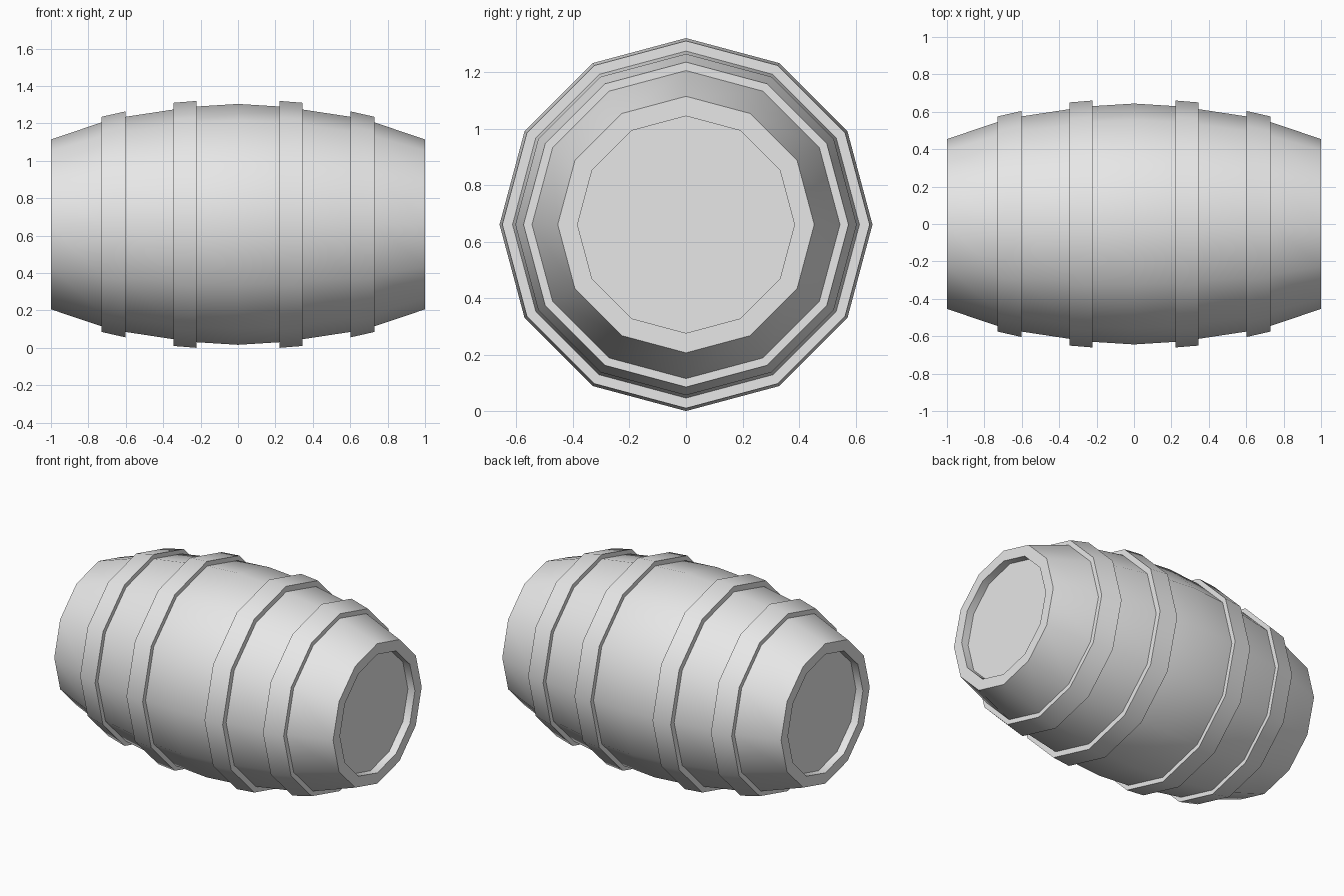
import bpy
import bmesh
from math import cos, sin, tau, radians

SIDES = 12
AXIS_Z = 0.66

cube = bpy.data.objects.get("Cube")
if cube:
    bpy.data.objects.remove(cube, do_unlink=True)

grey = bpy.data.materials.new("plain_grey")
grey.use_nodes = True
GREY = (0.8, 0.8, 0.8, 1)
grey.diffuse_color = GREY
grey.node_tree.nodes["Principled BSDF"].inputs["Base Color"].default_value = GREY


def lathe(name, profile, closed=False):
    """Turn (x, radius) points about the long axis; cap the ends unless closed."""
    bm = bmesh.new()
    rings = [[bm.verts.new((x, r * sin(tau * i / SIDES), AXIS_Z + r * cos(tau * i / SIDES)))
              for i in range(SIDES)] for x, r in profile]
    pairs = list(zip(rings, rings[1:]))
    if closed:
        pairs.append((rings[-1], rings[0]))
    else:
        bm.faces.new(rings[0])
        bm.faces.new(rings[-1])
    for a, b in pairs:
        for i in range(SIDES):
            j = (i + 1) % SIDES
            bm.faces.new((a[i], a[j], b[j], b[i]))
    bmesh.ops.recalc_face_normals(bm, faces=bm.faces)
    mesh = bpy.data.meshes.new(name)
    bm.to_mesh(mesh)
    bm.free()
    mesh.materials.append(grey)
    obj = bpy.data.objects.new(name, mesh)
    bpy.context.collection.objects.link(obj)
    bpy.ops.object.select_all(action="DESELECT")
    obj.select_set(True)
    bpy.context.view_layer.objects.active = obj
    bpy.ops.object.shade_smooth_by_angle(angle=radians(40))
    return obj


# Bulging body with a recessed lid at each end
half = [(0.95, 0.384), (1.0, 0.384), (1.0, 0.454), (0.73, 0.545),
        (0.602, 0.575), (0.345, 0.614), (0.222, 0.63)]
mirrored = [(-x, r) for x, r in reversed(half)]
lathe("barrel_body", half + [(0, 0.644)] + mirrored)

# Raised hoops, two on each half, sunk slightly into the body
hoops = {"outer_hoop": [(0.73, 0.575), (0.602, 0.604), (0.602, 0.56), (0.73, 0.53)],
         "inner_hoop": [(0.345, 0.65), (0.222, 0.66), (0.222, 0.615), (0.345, 0.60)]}
for name, section in hoops.items():
    for side, sign in (("left", 1), ("right", -1)):
        lathe(f"{side}_{name}", [(sign * x, r) for x, r in section], closed=True)
